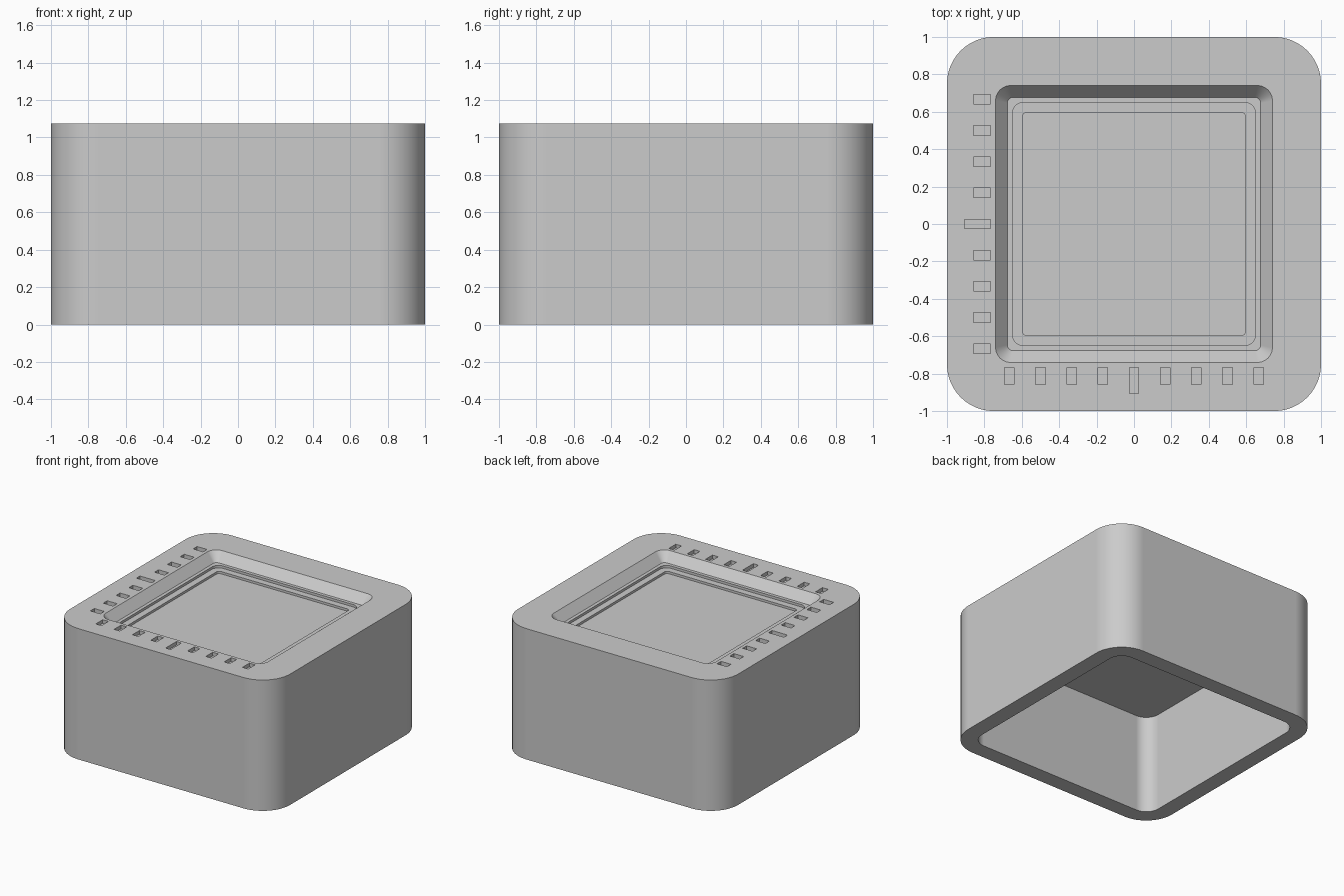
import bpy, bmesh, math

cube = bpy.data.objects.get("Cube")
if cube:
    bpy.data.objects.remove(cube, do_unlink=True)

HEIGHT = 1.075
CORNER_STEPS = 12

grey = bpy.data.materials.new("light grey")
grey.use_nodes = True
colour = (0.6, 0.6, 0.6, 1)
grey.diffuse_color = colour
grey.node_tree.nodes["Principled BSDF"].inputs["Base Color"].default_value = colour


def rounded_ring(bm, half, radius, z):
    """Loop of vertices around a square with round corners."""
    ring = []
    for corner in range(4):
        middle = math.pi / 4 + corner * math.pi / 2
        cx = math.copysign(half - radius, math.cos(middle))
        cy = math.copysign(half - radius, math.sin(middle))
        for i in range(CORNER_STEPS + 1):
            a = (corner + i / CORNER_STEPS) * math.pi / 2
            ring.append(bm.verts.new((cx + radius * math.cos(a), cy + radius * math.sin(a), z)))
    return ring


def make_object(name, bm):
    bmesh.ops.recalc_face_normals(bm, faces=bm.faces[:])
    mesh = bpy.data.meshes.new(name)
    bm.to_mesh(mesh)
    bm.free()
    mesh.materials.append(grey)
    obj = bpy.data.objects.new(name, mesh)
    bpy.context.collection.objects.link(obj)
    return obj


# Housing: rings of (half width, corner radius, height), from the ceiling of the
# open underside, around the outer wall, down into the stepped recess on top
profile = [
    (0.867, 0.117, 0.82), (0.867, 0.117, 0),            # inner cavity wall
    (1, 0.25, 0), (1, 0.25, HEIGHT),                    # outer wall
    (0.74, 0.08, HEIGHT), (0.677, 0.03, HEIGHT - 0.073),  # sloped recess edge
    (0.65, 0.06, HEIGHT - 0.073), (0.65, 0.06, HEIGHT - 0.093),
    (0.597, 0.025, HEIGHT - 0.093), (0.597, 0.025, HEIGHT - 0.112),
]
bm = bmesh.new()
rings = [rounded_ring(bm, *p) for p in profile]
for low, high in zip(rings, rings[1:]):
    for i in range(len(low)):
        j = (i + 1) % len(low)
        bm.faces.new((low[i], low[j], high[j], high[i]))
bm.faces.new(rings[0])
bm.faces.new(rings[-1])
housing = make_object("housing", bm)

# Index slots: nine along the front rim and nine along the left-hand rim,
# the middle one of each row longer and narrower
SLOT_DEPTH, SLOT_INNER = 0.03, 0.767
bm = bmesh.new()
for k in range(-4, 5):
    length, width = (0.09, 0.052) if k else (0.14, 0.046)
    along, across = k / 6, -(SLOT_INNER + length / 2)
    for x, y, sx, sy in ((along, across, width, length),
                         (across, along, length, width)):
        box = bmesh.ops.create_cube(bm, size=1)["verts"]
        bmesh.ops.scale(bm, vec=(sx, sy, 2 * SLOT_DEPTH), verts=box)
        bmesh.ops.translate(bm, vec=(x, y, HEIGHT), verts=box)
cutter = make_object("slot_cutter", bm)
cutter.hide_render = True

# Cut the slots, then drop the cutter
cut = housing.modifiers.new("slots", "BOOLEAN")
cut.operation = "DIFFERENCE"
cut.solver = "EXACT"
cut.object = cutter
bpy.ops.object.select_all(action="DESELECT")
housing.select_set(True)
bpy.context.view_layer.objects.active = housing
bpy.ops.object.modifier_apply(modifier=cut.name)
bpy.data.objects.remove(cutter, do_unlink=True)

# Round corners shade smoothly, flat walls stay flat, other edges stay crisp
bpy.ops.object.shade_smooth_by_angle(angle=math.radians(30))
normals = housing.modifiers.new("flat walls", "WEIGHTED_NORMAL")
normals.keep_sharp = True
